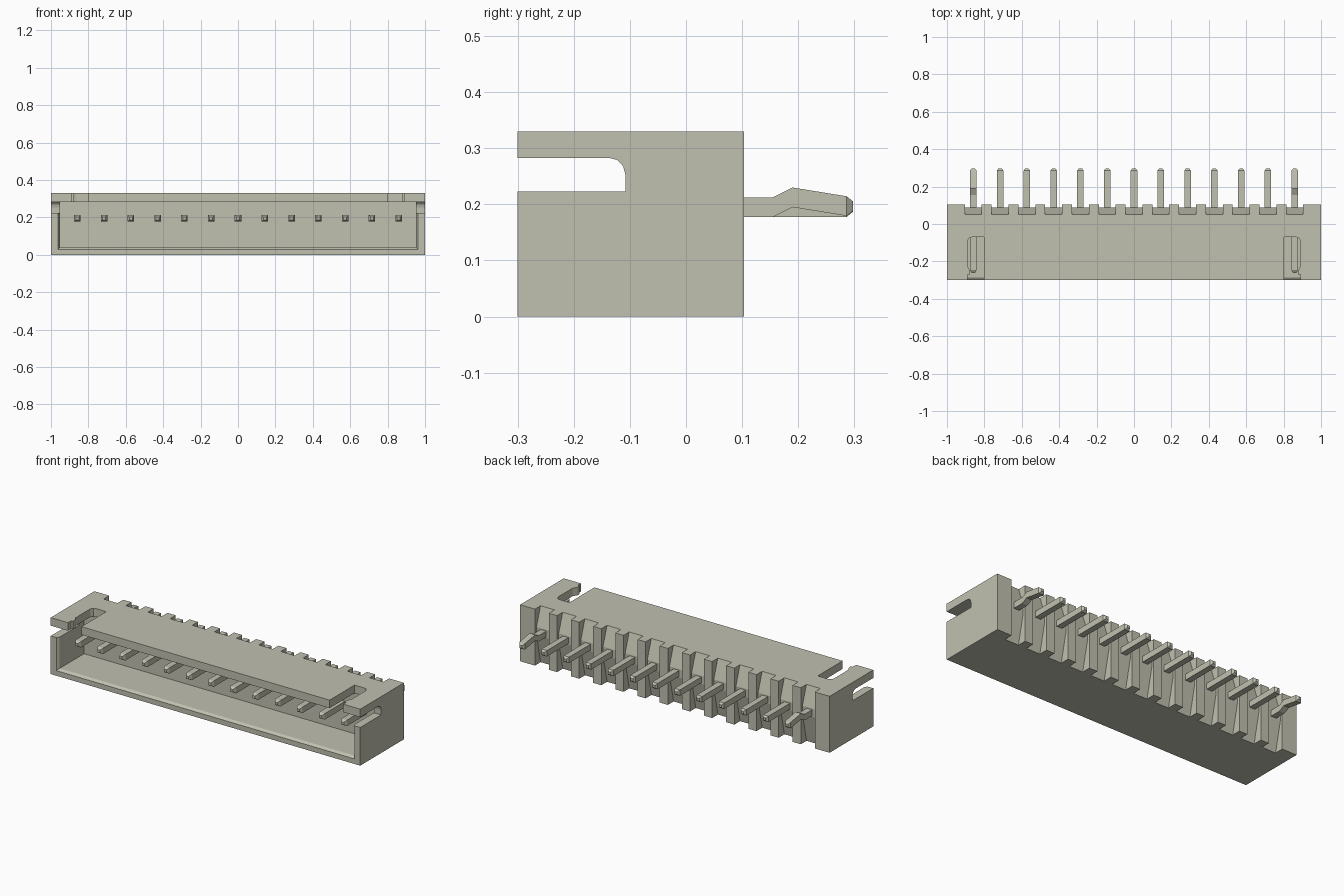
import bpy, bmesh
from mathutils import Vector

if "Cube" in bpy.data.objects:
    bpy.data.objects.remove(bpy.data.objects["Cube"], do_unlink=True)

# One stone-grey plastic for everything
mat = bpy.data.materials.new("stone_grey")
mat.use_nodes = True
COLOUR = (0.53, 0.53, 0.435, 1)
mat.diffuse_color = COLOUR
mat.node_tree.nodes["Principled BSDF"].inputs["Base Color"].default_value = COLOUR


def loft(name, rings):
    """Skin a list of equal-length point rings and cap both ends."""
    bm = bmesh.new()
    loops = [[bm.verts.new(p) for p in ring] for ring in rings]
    n = len(loops[0])
    for a, b in zip(loops, loops[1:]):
        for i in range(n):
            j = (i + 1) % n
            bm.faces.new((a[i], a[j], b[j], b[i]))
    bm.faces.new(loops[0])
    bm.faces.new(loops[-1])
    bmesh.ops.recalc_face_normals(bm, faces=bm.faces)
    me = bpy.data.meshes.new(name)
    bm.to_mesh(me)
    bm.free()
    me.materials.append(mat)
    ob = bpy.data.objects.new(name, me)
    bpy.context.collection.objects.link(ob)
    return ob


def rect(y, x0, x1, z0, z1):
    return [(x0, y, z0), (x1, y, z0), (x1, y, z1), (x0, y, z1)]


def prism_x(name, outline, x0, x1):
    return loft(name, [[(x, y, z) for y, z in outline] for x in (x0, x1)])


def prism_z(name, outline, z0, z1):
    return loft(name, [[(x, y, z) for x, y in outline] for z in (z0, z1)])


def cut(target, cutter):
    cutter.hide_render = True
    mod = target.modifiers.new("cut", 'BOOLEAN')
    mod.operation = 'DIFFERENCE'
    mod.solver = 'EXACT'
    mod.object = cutter
    bpy.context.view_layer.objects.active = target
    bpy.ops.object.modifier_apply(modifier=mod.name)
    bpy.data.objects.remove(cutter, do_unlink=True)


# Housing shell
housing = loft("housing", [rect(-0.3, -1, 1, 0, 0.33), rect(0.103, -1, 1, 0, 0.33)])

# Front cavity with a chamfered lip
cut(housing, loft("cavity_cutter", [
    rect(-0.32, -0.977, 0.977, 0.016, 0.283),
    rect(-0.285, -0.953, 0.953, 0.04, 0.283),
    rect(-0.06, -0.953, 0.953, 0.04, 0.283)]))

# Slots in both side walls, rounded at the upper inner corner
side_slot = [(-0.35, 0.223), (-0.108, 0.223), (-0.108, 0.253), (-0.112, 0.268),
             (-0.122, 0.279), (-0.138, 0.283), (-0.35, 0.283)]
# Slots in the roof, with a small catch on the outer edge
top_slot = [(0.802, -0.35), (0.802, -0.07), (0.865, -0.07), (0.881, -0.075),
            (0.891, -0.09), (0.891, -0.225), (0.877, -0.25), (0.877, -0.27),
            (0.889, -0.27), (0.889, -0.35)]
for s in (-1, 1):
    cut(housing, prism_x("side_slot_cutter", side_slot, s * 0.94, s * 1.1))
    cut(housing, prism_z("top_slot_cutter", [(s * x, y) for x, y in top_slot], 0.25, 0.4))

# Ribbed back: a notch with a ridged floor behind every pin
notch = [(0.2, 0.36), (0.041, 0.36), (0.088, 0.22), (0.088, 0.172),
         (0.041, -0.04), (0.2, -0.04)]
pin_x = [(i - 6) * 0.1432 for i in range(13)]
for x in pin_x:
    cut(housing, prism_x("notch_cutter", notch, x - 0.045, x + 0.045))

# Square pins with tapered tips; the outer two are kinked at the back
H, ZC = 0.0175, 0.195
straight = [(-0.262, ZC, 0.008), (-0.247, ZC, H), (0.286, ZC, H), (0.298, ZC, 0.008)]
kinked = [(-0.262, ZC, 0.008), (-0.247, ZC, H), (0.155, ZC, H), (0.19, 0.2125, H),
          (0.286, 0.197, H), (0.298, 0.197, 0.008)]
for i, x in enumerate(pin_x):
    path = kinked if i in (0, 12) else straight
    loft(f"pin_{i + 1}", [rect(y, x - h, x + h, z - h, z + h) for y, z, h in path])
